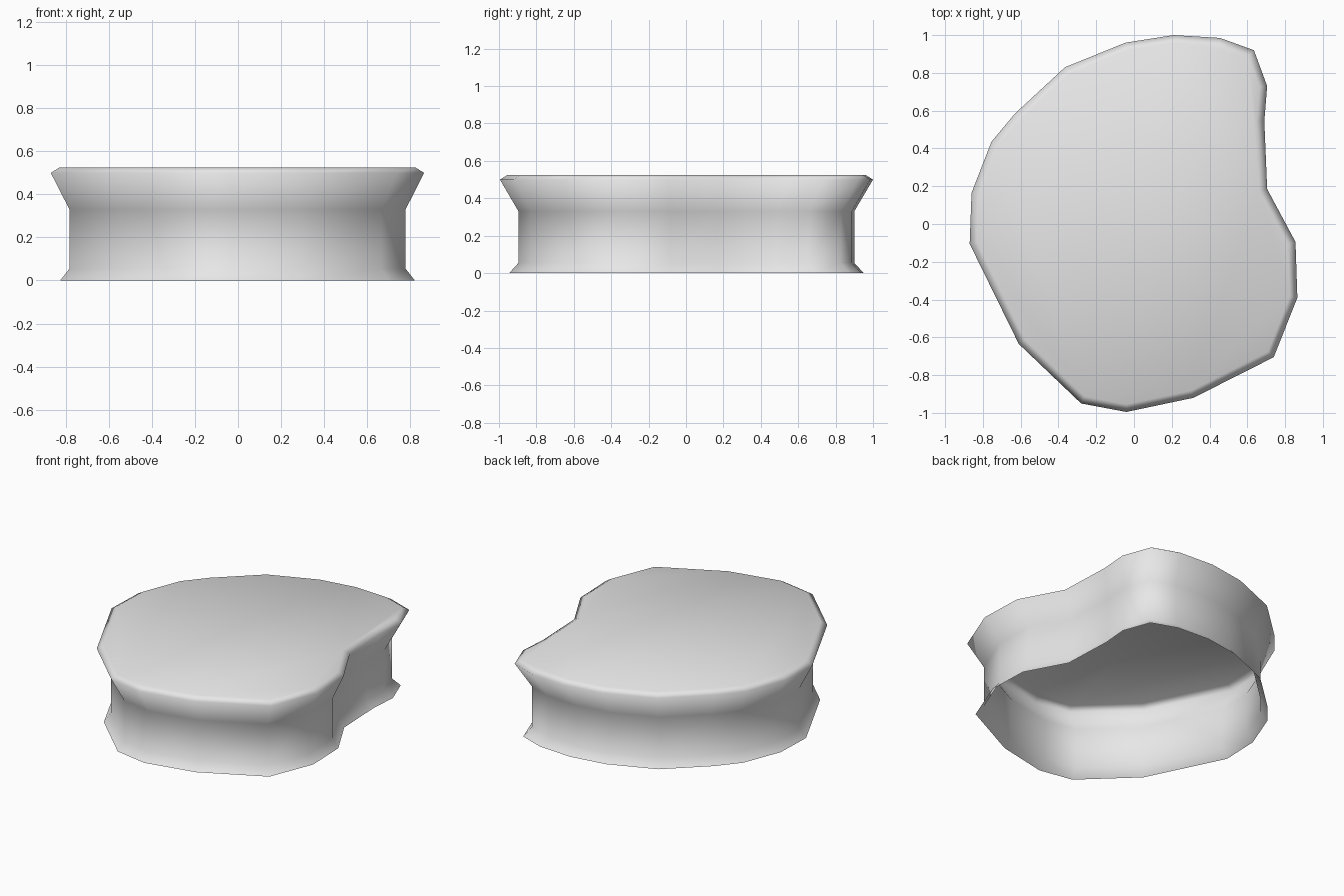
import bpy
import bmesh

# Remove the default object
cube = bpy.data.objects.get("Cube")
if cube:
    bpy.data.objects.remove(cube, do_unlink=True)

# Single plain material
grey = bpy.data.materials.new("plain_grey")
grey.use_nodes = True
colour = (0.8, 0.8, 0.8, 1)
grey.diffuse_color = colour
grey.node_tree.nodes["Principled BSDF"].inputs["Base Color"].default_value = colour

# Kidney-shaped outline, counter-clockwise, at the widest height
OUTLINE = [
    (-.04, -.995), (.315, -.92), (.74, -.705), (.865, -.39), (.855, -.095),
    (.705, .185), (.69, .545), (.705, .73), (.635, .92), (.455, .985),
    (.21, 1), (-.045, .96), (-.365, .83), (-.63, .585), (-.755, .435),
    (-.86, .165), (-.87, -.105), (-.61, -.635), (-.28, -.95),
]

# Side profile: (outline scale, height) from the open foot to the flared rim
PROFILE = [(.95, 0), (.9, .055), (.9, .33), (1, .5)]
TOP_HEIGHT = .525
RIM_WIDTH = .04


def build_body(name):
    bm = bmesh.new()
    rings = [[bm.verts.new((x * s, y * s, z)) for x, y in OUTLINE]
             for s, z in PROFILE]
    n = len(OUTLINE)
    # Side walls
    for low, high in zip(rings, rings[1:]):
        for i in range(n):
            j = (i + 1) % n
            bm.faces.new((low[i], low[j], high[j], high[i]))
    # Flat lid with a rounded rim; the underside stays open
    lid = bm.faces.new(rings[-1])
    bm.normal_update()
    bmesh.ops.inset_region(bm, faces=[lid], thickness=RIM_WIDTH,
                           use_even_offset=True)
    for v in lid.verts:
        v.co.z = TOP_HEIGHT
    for f in bm.faces:
        f.smooth = True
    mesh = bpy.data.meshes.new(name)
    bm.to_mesh(mesh)
    bm.free()
    mesh.materials.append(grey)
    obj = bpy.data.objects.new(name, mesh)
    bpy.context.collection.objects.link(obj)
    return obj


build_body("flared_body")
